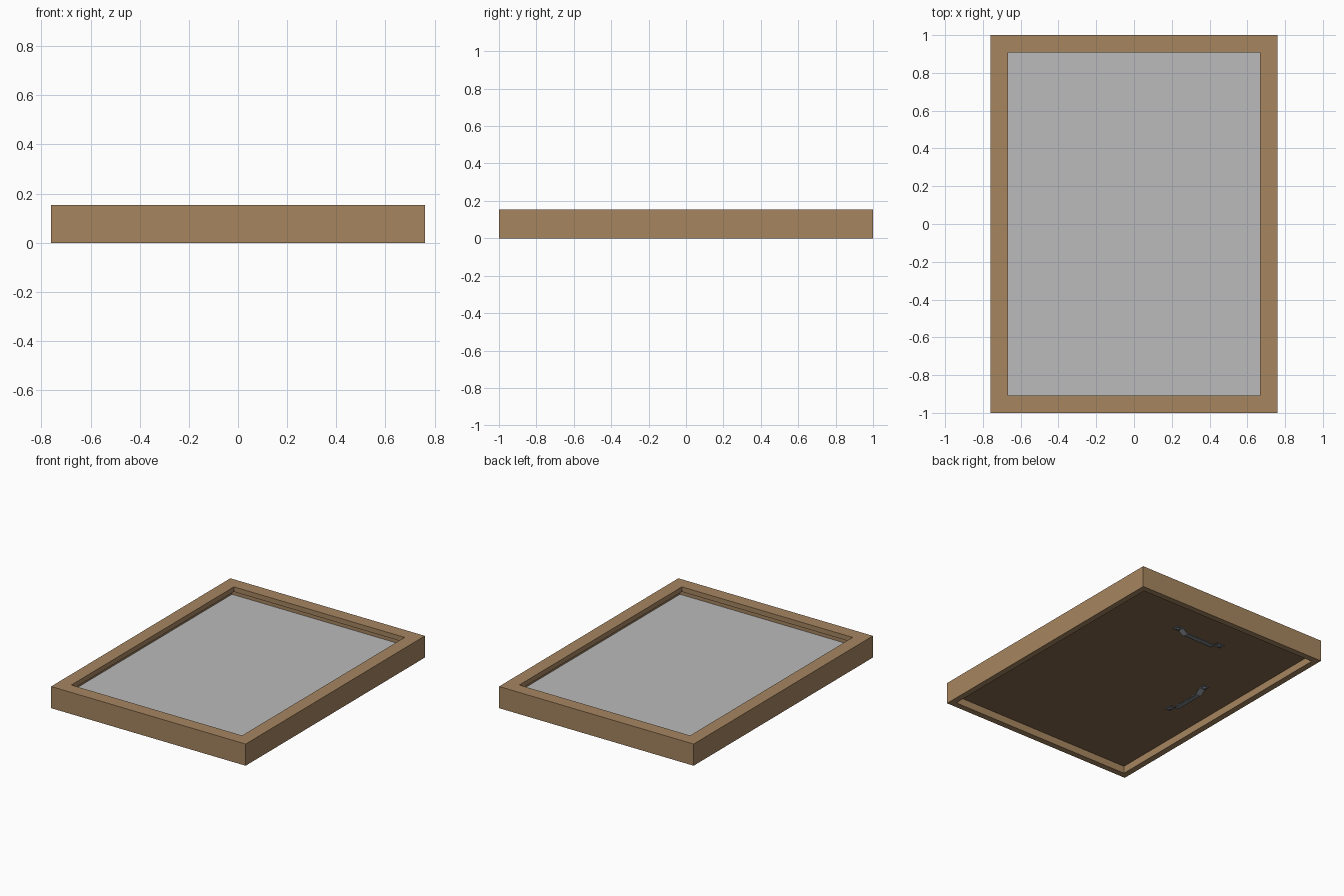
import bpy, bmesh, math
from mathutils import Matrix

if "Cube" in bpy.data.objects:
    bpy.data.objects.remove(bpy.data.objects["Cube"])

HX, HY, H = 0.76, 1.0, 0.153     # outer half sizes and height
RABBET = 0.043                   # rim width at the back
BACK_Z = 0.052                   # underside of the backing board


def material(name, rgb):
    m = bpy.data.materials.new(name)
    m.diffuse_color = (*rgb, 1)
    m.use_nodes = True
    m.node_tree.nodes["Principled BSDF"].inputs["Base Color"].default_value = m.diffuse_color
    return m


wood = material("tan wood", (0.381, 0.235, 0.117))
board = material("brown board", (0.227, 0.138, 0.070))
grey = material("pane grey", (0.497, 0.497, 0.497))
steel = material("dark steel", (0.20, 0.215, 0.24))


def add(name, bm, mat):
    bmesh.ops.recalc_face_normals(bm, faces=bm.faces)
    me = bpy.data.meshes.new(name)
    bm.to_mesh(me)
    bm.free()
    me.materials.append(mat)
    ob = bpy.data.objects.new(name, me)
    bpy.context.collection.objects.link(ob)
    return ob


def slab(name, hx, hy, z0, z1, mat):
    bm = bmesh.new()
    bmesh.ops.create_cube(bm, size=1)
    bmesh.ops.scale(bm, vec=(2 * hx, 2 * hy, z1 - z0), verts=bm.verts)
    bmesh.ops.translate(bm, vec=(0, 0, (z0 + z1) / 2), verts=bm.verts)
    return add(name, bm, mat)


# Frame: rabbeted moulding profile (inset, z) swept round the rectangle
profile = [(0, 0), (0, H), (0.093, H), (0.093, 0.118), (RABBET, 0.118), (RABBET, 0)]
bm = bmesh.new()
rings = [[bm.verts.new((sx * (HX - i), sy * (HY - i), z)) for i, z in profile]
         for sx, sy in ((-1, -1), (1, -1), (1, 1), (-1, 1))]
n = len(profile)
for c in range(4):
    a, b = rings[c], rings[(c + 1) % 4]
    for k in range(n):
        j = (k + 1) % n
        bm.faces.new((a[k], b[k], b[j], a[j]))
add("frame", bm, wood)

# Pane and backing board sit in the rabbet
slab("pane", HX - RABBET, HY - RABBET, 0.060, 0.068, grey)
slab("backing_board", HX - RABBET, HY - RABBET, BACK_Z, 0.060, board)


# Sawtooth hanger: bent strip with teeth along one edge, plus two nail heads
def hanger(name, x, y, angle):
    teeth = 12
    stations = [(-0.20, 0.003, 0), (-0.15, 0.003, 0), (-0.115, 0.027, 0)]
    for i in range(1, 2 * teeth):
        stations.append((-0.115 + 0.23 * i / (2 * teeth), 0.027, 0.010 * (i % 2)))
    stations += [(0.115, 0.027, 0), (0.15, 0.003, 0), (0.20, 0.003, 0)]
    place = Matrix.Translation((x, y, BACK_Z)) @ Matrix.Rotation(angle, 4, 'Z')

    bm = bmesh.new()
    rows = [(bm.verts.new((u, -0.022 + t, -w)), bm.verts.new((u, 0.022, -w)))
            for u, w, t in stations]
    for a, b in zip(rows, rows[1:]):
        bm.faces.new((a[0], a[1], b[1], b[0]))
    ob = add(name, bm, steel)
    ob.matrix_world = place
    mod = ob.modifiers.new("thickness", 'SOLIDIFY')
    mod.thickness = 0.005
    mod.offset = 0

    bm = bmesh.new()
    for u in (-0.177, 0.177):
        bmesh.ops.create_cone(bm, cap_ends=True, segments=12, radius1=0.008,
                              radius2=0.012, depth=0.010,
                              matrix=Matrix.Translation((u, 0, -0.008)))
    add(name + "_nails", bm, steel).matrix_world = place


hanger("portrait_hanger", 0, 0.66, 0)
hanger("landscape_hanger", -0.455, 0, math.pi / 2)
